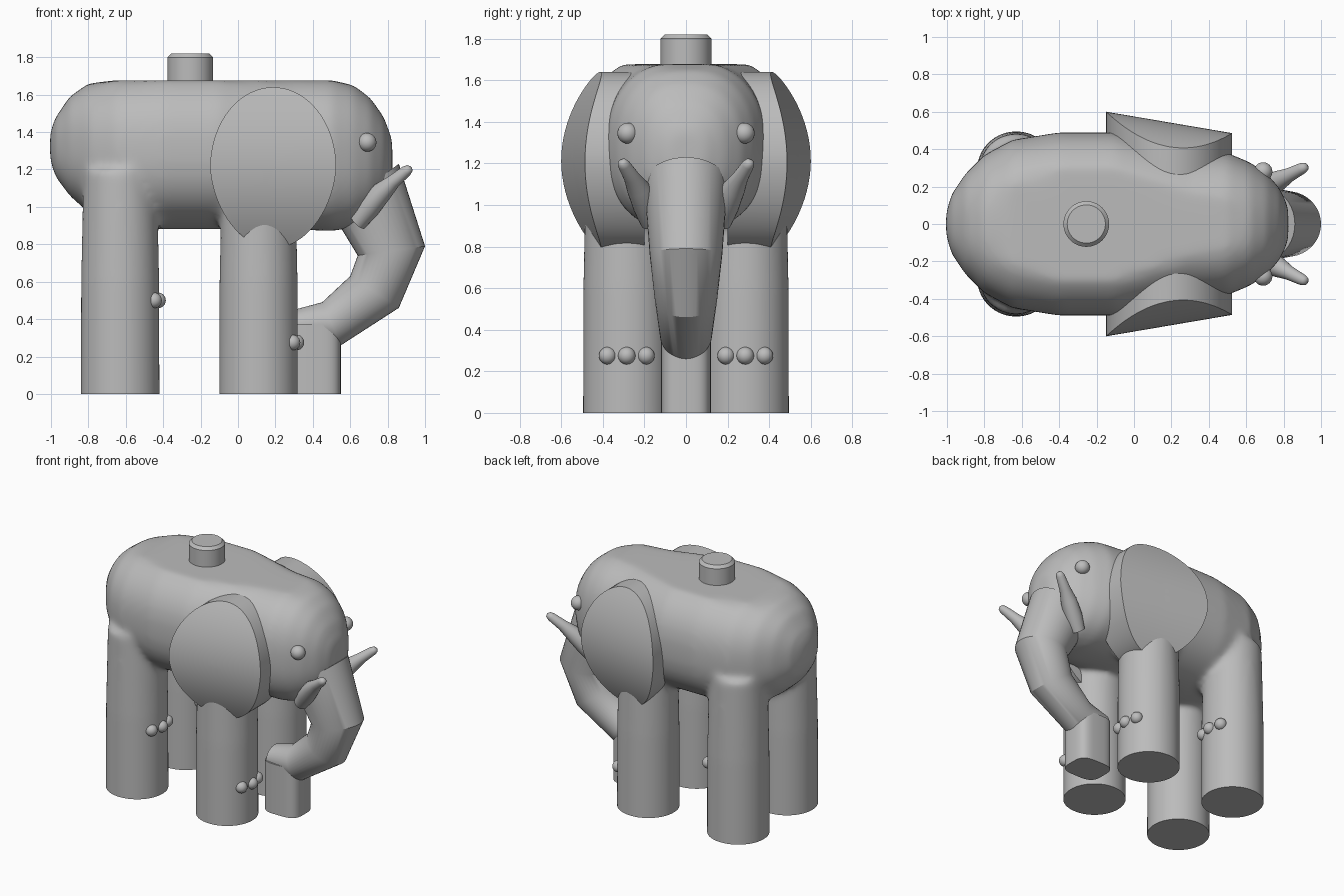
import bpy, bmesh, math
from mathutils import Vector

cube = bpy.data.objects.get("Cube")
if cube:
    bpy.data.objects.remove(cube, do_unlink=True)

grey = bpy.data.materials.new("plain_grey")
grey.use_nodes = True
grey.diffuse_color = (0.5, 0.5, 0.5, 1)
grey.node_tree.nodes["Principled BSDF"].inputs["Base Color"].default_value = (0.5, 0.5, 0.5, 1)


def finish(name, bm, angle=30):
    bmesh.ops.recalc_face_normals(bm, faces=bm.faces)
    mesh = bpy.data.meshes.new(name)
    bm.to_mesh(mesh)
    bm.free()
    mesh.materials.append(grey)
    obj = bpy.data.objects.new(name, mesh)
    bpy.context.collection.objects.link(obj)
    bpy.ops.object.select_all(action='DESELECT')
    obj.select_set(True)
    bpy.context.view_layer.objects.active = obj
    bpy.ops.object.shade_smooth_by_angle(angle=math.radians(angle))
    return obj


def loft(bm, rings, sides=40, power=2, ceiling=9):
    """Skin capped rings given as (centre, half axis, half axis)."""
    def bend(v):
        return math.copysign(abs(v) ** (2 / power), v)
    loops = []
    for c, u, v in rings:
        loop = []
        for i in range(sides):
            a = math.tau * i / sides
            p = Vector(c) + Vector(u) * bend(math.cos(a)) + Vector(v) * bend(math.sin(a))
            p.z = min(p.z, ceiling)
            loop.append(bm.verts.new(p))
        loops.append(loop)
    for a, b in zip(loops, loops[1:]):
        for i in range(sides):
            j = (i + 1) % sides
            bm.faces.new((a[i], a[j], b[j], b[i]))
    bm.faces.new(loops[0])
    bm.faces.new(loops[-1])


def column(bm, x, y, r, levels):
    loft(bm, [((x, y, z), (r - inset, 0, 0), (0, r - inset, 0)) for z, inset in levels], 64)


def ball(name, centre, r):
    bm = bmesh.new()
    bmesh.ops.create_uvsphere(bm, u_segments=24, v_segments=14, radius=r)
    bmesh.ops.translate(bm, verts=bm.verts, vec=centre)
    finish(name, bm, 60)


# Torso and head sections: x, half width, top, bottom
sections = [
    (-1.005, .06, 1.40, 1.25), (-.975, .16, 1.48, 1.16), (-.9, .27, 1.59, 1.06),
    (-.8, .37, 1.66, .97), (-.65, .45, 1.71, .90), (-.4, .49, 1.74, .88),
    (-.1, .49, 1.74, .88), (.1, .44, 1.72, .88), (.3, .39, 1.70, .88),
    (.5, .38, 1.69, .87), (.62, .33, 1.65, .89), (.71, .27, 1.58, .95),
    (.78, .19, 1.48, 1.03), (.825, .09, 1.36, 1.14)]
bm = bmesh.new()
loft(bm, [((x, 0, (t + b) / 2), (0, w, 0), (0, 0, (t - b) / 2)) for x, w, t, b in sections],
     64, 2.4, 1.677)
# Legs, run past the floor and trimmed after blending
LEG_R, LEG_Y, FRONT_X, REAR_X = .212, .285, .11, -.63
for x in (FRONT_X, REAR_X):
    for side in (-1, 1):
        column(bm, x, side * LEG_Y, LEG_R, ((-.2, 0), (.6, .002), (1.2, .015)))
body = finish("body_and_legs", bm)
remesh = body.modifiers.new("blend", 'REMESH')
remesh.mode = 'VOXEL'
remesh.voxel_size = .018
soften = body.modifiers.new("soften", 'SMOOTH')
soften.factor, soften.iterations = .5, 18
for mod in ("blend", "soften"):
    bpy.ops.object.modifier_apply(modifier=mod)
bm = bmesh.new()
bm.from_mesh(body.data)
bmesh.ops.bisect_plane(bm, geom=bm.verts[:] + bm.edges[:] + bm.faces[:],
                       plane_co=(0, 0, 0), plane_no=(0, 0, 1), clear_inner=True)
bmesh.ops.holes_fill(bm, edges=[e for e in bm.edges if e.is_boundary], sides=0)
bm.to_mesh(body.data)
bm.free()
bpy.ops.object.shade_smooth_by_angle(angle=math.radians(50))

# Jointed trunk: outer point, inner point, half width
trunk = [((.86, 1.23), (.50, .97), .20), ((1.0, .79), (.64, .74), .175),
         ((.86, .46), (.60, .63), .15), ((.55, .26), (.45, .49), .125),
         ((.30, .27), (.30, .45), .10)]
bm = bmesh.new()
rings = []
for (ox, oz), (ix, iz), w in trunk:
    rings.append((((ox + ix) / 2, 0, (oz + iz) / 2), ((ox - ix) / 2, 0, (oz - iz) / 2), (0, w, 0)))
loft(bm, rings)
finish("trunk", bm)

# Rounded block holding up the trunk
bm = bmesh.new()
loft(bm, [((.41, 0, z), (.14, 0, 0), (0, .12, 0)) for z in (0, .37)], 48, 3.5)
finish("trunk_support", bm)

# Peg on the back
bm = bmesh.new()
column(bm, -.255, 0, .122, ((1.6, 0), (1.8, 0), (1.82, .02)))
finish("back_peg", bm)

# Ears: egg outlines with a dished outer face, extruded into the neck
EAR_X, EAR_Z, EAR_RX, EAR_RZ = .188, 1.21, .337, .43
for side, label in ((1, "left"), (-1, "right")):
    bm = bmesh.new()
    steps, count = 12, 72

    def ear_vert(k, i, inner=False):
        a, s = math.tau * i / count, k / steps
        dz = s * math.sin(a)
        x = EAR_X + EAR_RX * s * math.cos(a) * (1 + .08 * min(dz, 0))
        y = .2 if inner else .575 - .17 * x - .13 * dz * dz
        return bm.verts.new((x, side * y, EAR_Z + EAR_RZ * dz))
    hub = ear_vert(0, 0)
    loops = [[ear_vert(k, i) for i in range(count)] for k in range(1, steps + 1)]
    loops.append([ear_vert(steps, i, True) for i in range(count)])
    for i in range(count):
        j = (i + 1) % count
        bm.faces.new((hub, loops[0][i], loops[0][j]))
        for a, b in zip(loops, loops[1:]):
            bm.faces.new((a[i], a[j], b[j], b[i]))
    bm.faces.new(loops[-1])
    finish(label + "_ear", bm, 40)

    # Tusk: thick root narrowing to a rounded tip
    bm = bmesh.new()
    path = [((.64, .17, .92), .05), ((.70, .195, 1.0), .062), ((.77, .23, 1.08), .055),
            ((.83, .262, 1.135), .038), ((.90, .298, 1.193), .030),
            ((.917, .306, 1.207), .022), ((.923, .309, 1.212), .010)]
    along = (Vector(path[-1][0]) - Vector(path[0][0])).normalized()
    u = along.cross((0, 1, 0)).normalized()
    v = along.cross(u)
    loft(bm, [(p, u * r, v * r) for p, r in path], 24)
    bmesh.ops.scale(bm, verts=bm.verts, vec=(1, side, 1))
    finish(label + "_tusk", bm, 60)

    # Eye
    ball(label + "_eye", (.69, side * .28, 1.345), .05)

    # Toes set around the front of each leg
    for leg, x, z in (("front", FRONT_X, .275), ("rear", REAR_X, .5)):
        for n in (-1, 0, 1):
            dy = n * .092
            ball(f"{label}_{leg}_toe_{n + 2}",
                 (x + math.sqrt(LEG_R ** 2 - dy ** 2) - .01, side * (LEG_Y + dy), z), .042)
